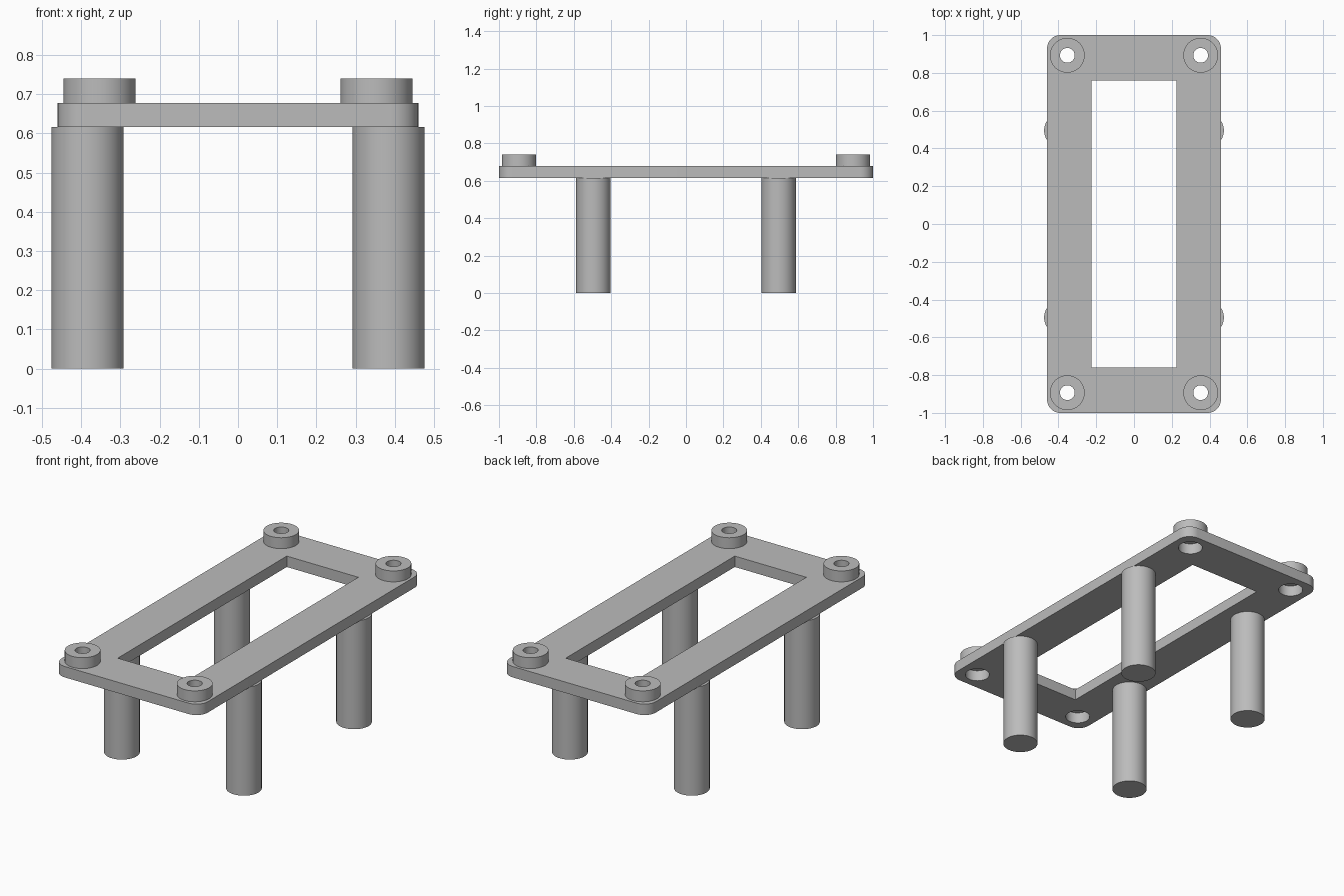
import bpy, bmesh, math
from mathutils import Matrix

if "Cube" in bpy.data.objects:
    bpy.data.objects.remove(bpy.data.objects["Cube"])

GREY = (0.5, 0.5, 0.5, 1)
mat = bpy.data.materials.new("grey")
mat.use_nodes = True
mat.diffuse_color = GREY
mat.node_tree.nodes["Principled BSDF"].inputs["Base Color"].default_value = GREY

PLATE_LOW, PLATE_TOP, BOSS_TOP = 0.616, 0.678, 0.74
SIDES = 64
CORNERS = [(sx, sy, f"{fb}_{lr}") for sx, lr in ((1, "left"), (-1, "right"))
           for sy, fb in ((-1, "front"), (1, "back"))]


def finish(name, bm):
    bmesh.ops.recalc_face_normals(bm, faces=bm.faces)
    mesh = bpy.data.meshes.new(name)
    bm.to_mesh(mesh)
    bm.free()
    mesh.materials.append(mat)
    obj = bpy.data.objects.new(name, mesh)
    bpy.context.collection.objects.link(obj)
    return obj


def smooth(obj):
    bpy.ops.object.select_all(action="DESELECT")
    obj.select_set(True)
    bpy.context.view_layer.objects.active = obj
    bpy.ops.object.shade_smooth_by_angle(angle=math.radians(35))


def box(name, half_x, half_y, z0, z1, radius=0):
    bm = bmesh.new()
    bmesh.ops.create_cube(bm, size=1, matrix=Matrix.Translation((0, 0, (z0 + z1) / 2))
                          @ Matrix.Diagonal((2 * half_x, 2 * half_y, z1 - z0, 1)))
    if radius:
        upright = [e for e in bm.edges if abs(e.verts[0].co.z - e.verts[1].co.z) > 0.01]
        bmesh.ops.bevel(bm, geom=upright, offset=radius, segments=10,
                        profile=0.5, affect="EDGES")
    return finish(name, bm)


def cylinder(name, x, y, radius, z0, z1):
    bm = bmesh.new()
    bmesh.ops.create_cone(bm, cap_ends=True, segments=SIDES, radius1=radius, radius2=radius,
                          depth=z1 - z0, matrix=Matrix.Translation((x, y, (z0 + z1) / 2)))
    return finish(name, bm)


def ring(name, x, y, outer, inner, z0, z1):
    bm = bmesh.new()
    profile = [bm.verts.new((x + r, y, z))
               for r, z in ((inner, z0), (outer, z0), (outer, z1), (inner, z1))]
    edges = [bm.edges.new((profile[i], profile[(i + 1) % 4])) for i in range(4)]
    bmesh.ops.spin(bm, geom=profile + edges, cent=(x, y, 0), axis=(0, 0, 1),
                   angle=math.tau, steps=SIDES, use_merge=True)
    bmesh.ops.remove_doubles(bm, verts=bm.verts, dist=0.0001)
    return finish(name, bm)


# Frame plate with a rectangular window and wide screw holes
plate = box("frame_plate", 0.46, 1.0, PLATE_LOW, PLATE_TOP, 0.07)
cutters = [box("window_cutter", 0.225, 0.76, 0.5, 0.8)]
cutters += [cylinder("hole_cutter", sx * 0.353, sy * 0.893, 0.065, 0.5, 0.8)
            for sx, sy, _ in CORNERS]
bpy.context.view_layer.objects.active = plate
for cutter in cutters:
    cutter.hide_render = True
    cut = plate.modifiers.new("cut", "BOOLEAN")
    cut.operation, cut.solver, cut.object = "DIFFERENCE", "EXACT", cutter
    bpy.ops.object.modifier_apply(modifier=cut.name)
    bpy.data.objects.remove(cutter)
smooth(plate)

# Round bosses on the corners, and legs set in along the sides
for sx, sy, place in CORNERS:
    smooth(ring(f"{place}_boss", sx * 0.353, sy * 0.893, 0.092, 0.039, PLATE_TOP, BOSS_TOP))
    smooth(cylinder(f"{place}_leg", sx * 0.384, sy * 0.495, 0.092, 0, PLATE_LOW))
